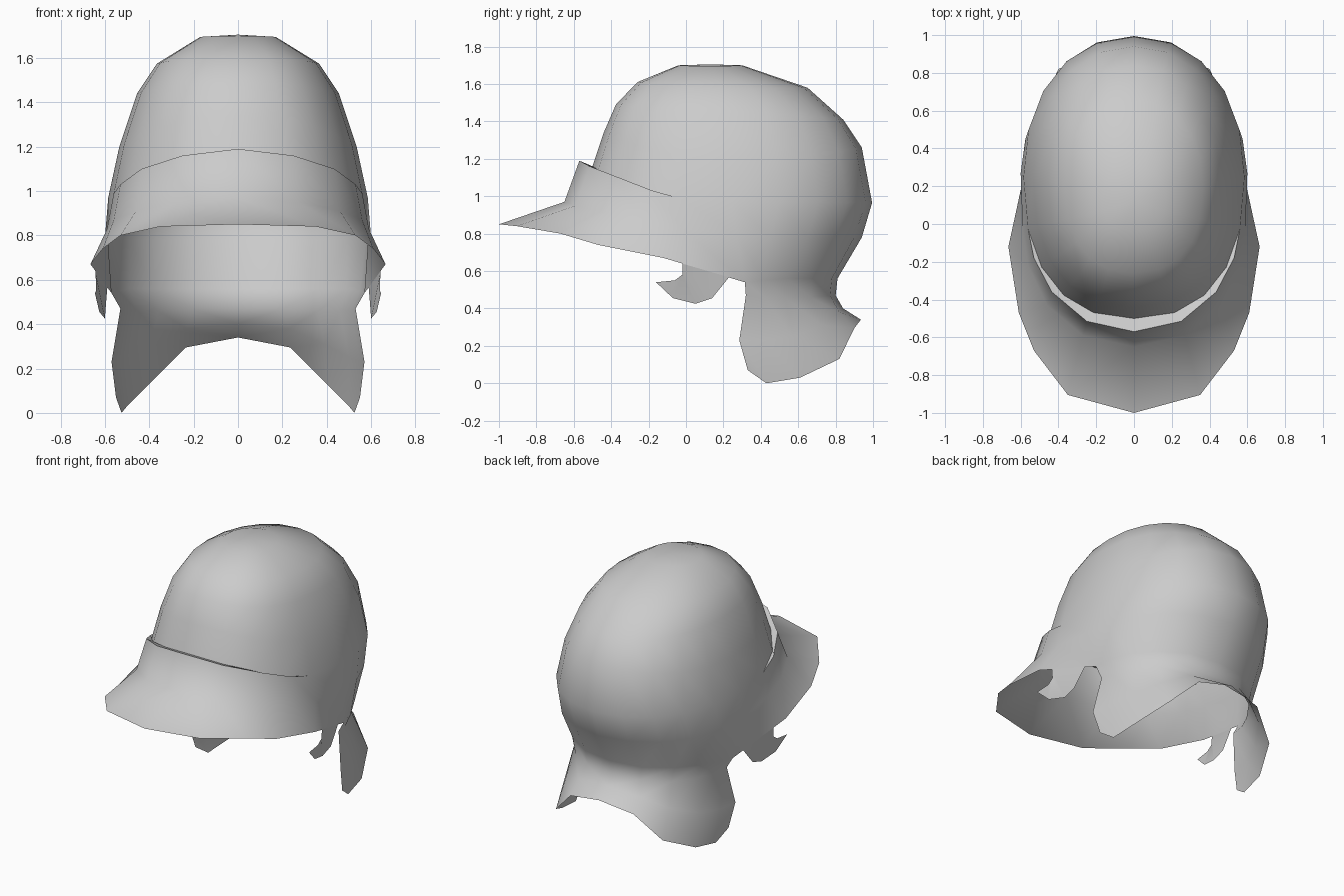
import bpy, bmesh, math

if "Cube" in bpy.data.objects:
    bpy.data.objects.remove(bpy.data.objects["Cube"])

SEG = 10  # columns from front centre to back centre on one half


def half_ring(yf, zf, yb, zb, w, zs):
    """Half of a tilted, slightly squared oval from front centre to back centre."""
    pts = []
    cy = (yf + yb) / 2
    for i in range(SEG + 1):
        t = math.pi * i / SEG
        c, s = math.cos(t), max(math.sin(t), 0.0)
        if i in (0, SEG):
            s = 0.0
        p = 0.85 if c > 0 else 0.93
        x = w * s ** p
        k = abs(c) ** p
        end_y, end_z = (yf, zf) if c > 0 else (yb, zb)
        pts.append((x, cy + (end_y - cy) * k, zs + (end_z - zs) * c * c))
    return pts


def skin(bm, rows):
    """Quads between successive rows of points."""
    vr = [[bm.verts.new(p) for p in r] for r in rows]
    for a, b in zip(vr, vr[1:]):
        for i in range(len(a) - 1):
            bm.faces.new((a[i], a[i + 1], b[i + 1], b[i]))


def finish(bm, name, outward):
    """Weld, orient, mirror and smooth a half mesh."""
    bmesh.ops.remove_doubles(bm, verts=bm.verts, dist=0.0005)
    bmesh.ops.dissolve_degenerate(bm, edges=bm.edges, dist=0.0005)
    bmesh.ops.recalc_face_normals(bm, faces=bm.faces)
    if not outward(bm):
        bmesh.ops.reverse_faces(bm, faces=bm.faces)
    me = bpy.data.meshes.new(name)
    bm.to_mesh(me)
    bm.free()
    ob = bpy.data.objects.new(name, me)
    bpy.context.collection.objects.link(ob)
    mod = ob.modifiers.new("mirror", 'MIRROR')
    mod.use_clip = True
    bpy.ops.object.select_all(action='DESELECT')
    ob.select_set(True)
    bpy.context.view_layer.objects.active = ob
    bpy.ops.object.modifier_apply(modifier="mirror")
    bpy.ops.object.shade_smooth_by_angle(angle=math.radians(55))
    return ob


bm = bmesh.new()

# Dome: front y/z, back y/z, half width, side z
base = half_ring(-0.50, 1.16, 0.995, 0.965, 0.585, 0.97)
dome = [
    base,
    half_ring(-0.44, 1.34, 0.94, 1.26, 0.535, 1.20),
    half_ring(-0.375, 1.49, 0.84, 1.41, 0.455, 1.44),
    half_ring(-0.26, 1.61, 0.65, 1.58, 0.365, 1.575),
    half_ring(-0.04, 1.70, 0.30, 1.70, 0.17, 1.695),
    [(0, 0.13, 1.705)] * (SEG + 1),
]
vr = [[bm.verts.new(p) for p in r] for r in dome[:-1]]
crown = bm.verts.new((0, 0.13, 1.705))
for a, b in zip(vr, vr[1:]):
    for i in range(SEG):
        bm.faces.new((a[i], a[i + 1], b[i + 1], b[i]))
for i in range(SEG):
    bm.faces.new((vr[-1][i], vr[-1][i + 1], crown))

# Neck guard: rows from the dome base down to the hem, side to back centre
side_mid, side_low = (0.60, 0.27, 0.79), (0.57, 0.315, 0.54)
skin(bm, [
    base[5:],
    [side_mid, (0.575, 0.45, 0.78), (0.49, 0.65, 0.78), (0.37, 0.80, 0.78), (0.20, 0.90, 0.78), (0, 0.94, 0.78)],
    [side_low, (0.55, 0.42, 0.55), (0.49, 0.54, 0.56), (0.38, 0.67, 0.56), (0.21, 0.78, 0.56), (0, 0.81, 0.56)],
    [(0.53, 0.32, 0.47), (0.51, 0.42, 0.46), (0.46, 0.53, 0.46), (0.36, 0.67, 0.46), (0.20, 0.77, 0.47), (0, 0.80, 0.47)],
    [(0.57, 0.285, 0.23), (0.55, 0.42, 0.23), (0.50, 0.57, 0.25), (0.39, 0.73, 0.31), (0.23, 0.82, 0.38), (0, 0.84, 0.40)],
    [(0.55, 0.33, 0.07), (0.525, 0.43, 0), (0.50, 0.61, 0.03), (0.40, 0.82, 0.13), (0.235, 0.90, 0.295), (0, 0.935, 0.34)],
])

# Visor: ledge against the dome, upright band, flared brim
skin(bm, [
    base[:6],
    [(0, -0.57, 1.19), (0.25, -0.515, 1.16), (0.435, -0.36, 1.10), (0.53, -0.18, 1.03), base[4], base[5]],
    [(0, -0.65, 0.97), (0.27, -0.59, 0.95), (0.46, -0.43, 0.91), (0.56, -0.22, 0.87), (0.59, -0.02, 0.83), side_mid],
    [(0, -1, 0.85), (0.35, -0.905, 0.84), (0.53, -0.67, 0.80), (0.61, -0.47, 0.74), (0.665, -0.12, 0.67), side_low],
])
def top_up(b):
    b.normal_update()
    return max(b.faces, key=lambda f: f.calc_center_median().z).normal.z > 0


finish(bm, "cap_shell", top_up)

# Ear tabs: hooked flaps under each side of the shell
bm = bmesh.new()
outline = [(0.643, -0.02, 0.64), (0.64, -0.02, 0.58), (0.64, -0.06, 0.55), (0.645, -0.16, 0.54),
           (0.625, -0.07, 0.455), (0.60, 0.05, 0.425), (0.598, 0.14, 0.455), (0.589, 0.23, 0.567)]
face = bm.faces.new([bm.verts.new(p) for p in outline])
bmesh.ops.triangulate(bm, faces=[face])


def side_out(b):
    b.normal_update()
    return sum(f.normal.x * f.calc_area() for f in b.faces) > 0


finish(bm, "ear_tabs", side_out)
